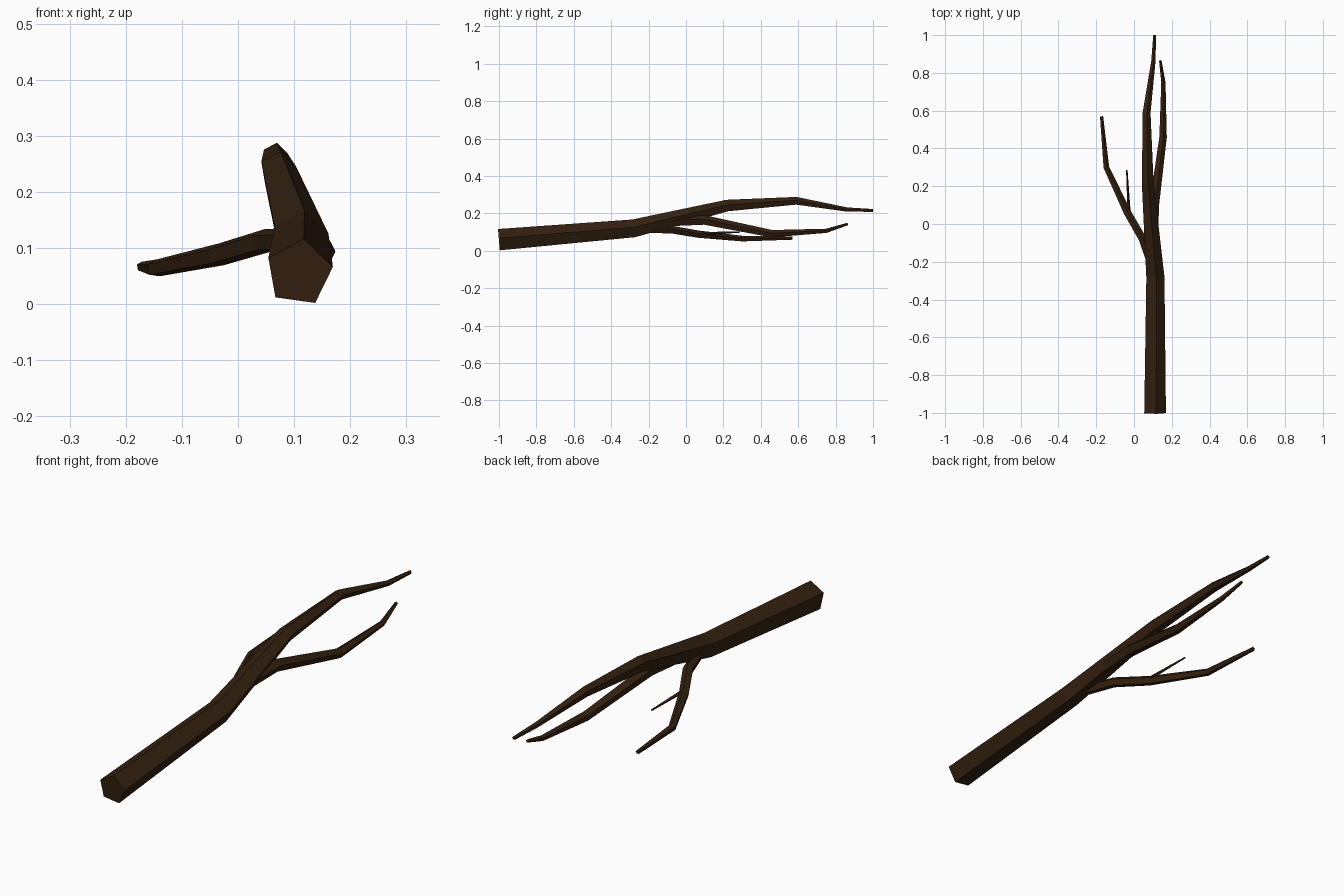
import bpy, bmesh, math
from mathutils import Vector

cube = bpy.data.objects.get("Cube")
if cube:
    bpy.data.objects.remove(cube, do_unlink=True)

# Single dark bark colour
BARK = (0.034, 0.015, 0.005, 1.0)
bark = bpy.data.materials.new("dark_bark")
bark.use_nodes = True
bark.diffuse_color = BARK
bsdf = bark.node_tree.nodes["Principled BSDF"]
bsdf.inputs["Base Color"].default_value = BARK
bsdf.inputs["Roughness"].default_value = 0.9


def limb(name, path, sides=5, turn=82):
    """Tapered faceted tube through (x, y, z, radius) points."""
    bm = bmesh.new()
    pts = [Vector(p[:3]) for p in path]
    rings = []
    for i, p in enumerate(pts):
        # Tangent averaged over the neighbouring segments
        tangent = Vector()
        if i > 0:
            tangent += (p - pts[i - 1]).normalized()
        if i < len(pts) - 1:
            tangent += (pts[i + 1] - p).normalized()
        tangent.normalize()
        side = tangent.cross(Vector((0, 0, 1))).normalized()
        up = side.cross(tangent)
        ring = []
        for k in range(sides):
            a = math.radians(turn) + math.tau * k / sides
            ring.append(bm.verts.new(p + path[i][3] * (side * math.cos(a) + up * math.sin(a))))
        rings.append(ring)
    for low, high in zip(rings, rings[1:]):
        for k in range(sides):
            n = (k + 1) % sides
            bm.faces.new((low[k], low[n], high[n], high[k]))
    bm.faces.new(rings[0])
    bm.faces.new(rings[-1])
    bmesh.ops.recalc_face_normals(bm, faces=bm.faces)
    mesh = bpy.data.meshes.new(name)
    bm.to_mesh(mesh)
    bm.free()
    mesh.materials.append(bark)
    obj = bpy.data.objects.new(name, mesh)
    bpy.context.collection.objects.link(obj)
    return obj


# Main stem, thick end to the front
limb("main_stem", [
    (0.109, -1.0, 0.056, 0.061),
    (0.111, -0.28, 0.117, 0.051),
    (0.071, 0.22, 0.24, 0.033),
    (0.066, 0.59, 0.266, 0.022),
    (0.102, 0.86, 0.22, 0.012),
    (0.109, 1.0, 0.215, 0.008),
])

# Left fork, dropping below the main stem
limb("left_fork", [
    (0.095, -0.12, 0.158, 0.032),
    (0.106, 0.1, 0.163, 0.027),
    (0.153, 0.46, 0.09, 0.021),
    (0.155, 0.75, 0.106, 0.012),
    (0.139, 0.865, 0.143, 0.007),
])

# Right branch, swinging out to the side
limb("right_branch", [
    (0.1, -0.24, 0.115, 0.022),
    (0.045, -0.08, 0.112, 0.022),
    (-0.035, 0.06, 0.088, 0.021),
    (-0.147, 0.3, 0.064, 0.016),
    (-0.172, 0.57, 0.067, 0.009),
])

# Thin twig on the right branch
limb("twig", [
    (-0.025, 0.04, 0.09, 0.009),
    (-0.038, 0.285, 0.1, 0.004),
], sides=4)
